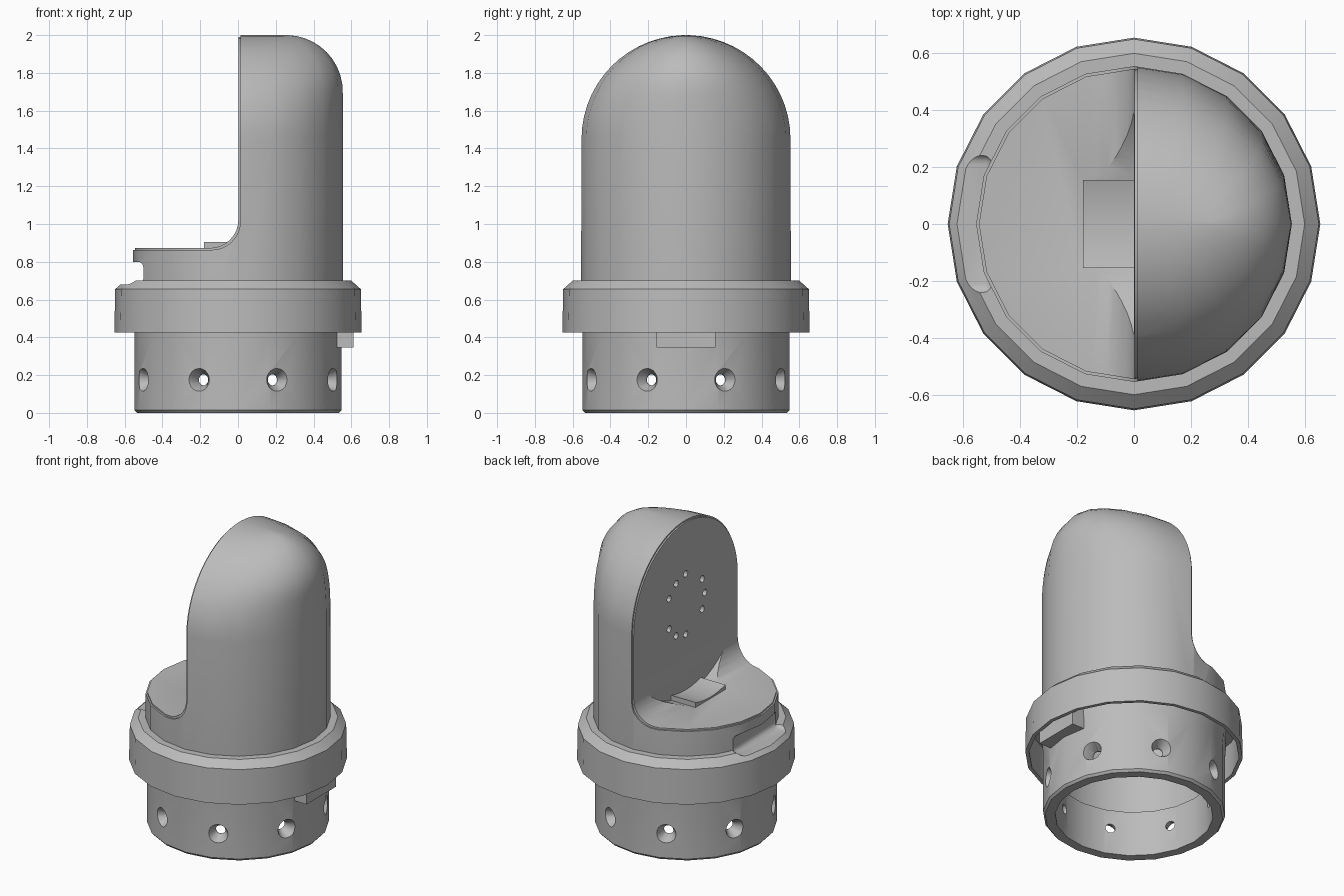
import bpy, bmesh
from math import sin, cos, pi, radians, sqrt
from mathutils import Matrix

if "Cube" in bpy.data.objects:
    bpy.data.objects.remove(bpy.data.objects["Cube"], do_unlink=True)

grey = bpy.data.materials.new("plain_grey")
grey.use_nodes = True
colour = (0.5, 0.5, 0.5, 1)
grey.diffuse_color = colour
grey.node_tree.nodes["Principled BSDF"].inputs["Base Color"].default_value = colour


def finish(name, bm):
    bmesh.ops.recalc_face_normals(bm, faces=bm.faces)
    mesh = bpy.data.meshes.new(name)
    bm.to_mesh(mesh)
    bm.free()
    mesh.materials.append(grey)
    ob = bpy.data.objects.new(name, mesh)
    bpy.context.collection.objects.link(ob)
    return ob


def skin(name, rings, closed=False):
    """Bridge a list of equal rings, capping the ends unless closed."""
    bm = bmesh.new()
    loops = [[bm.verts.new(p) for p in ring] for ring in rings]
    pairs = list(zip(loops, loops[1:]))
    if closed:
        pairs.append((loops[-1], loops[0]))
    else:
        bm.faces.new(loops[0])
        bm.faces.new(loops[-1])
    for a, b in pairs:
        for i in range(len(a)):
            j = (i + 1) % len(a)
            bm.faces.new((a[i], a[j], b[j], b[i]))
    return finish(name, bm)


def oval(rx, ry, z, n=20):
    return [(rx * cos(2 * pi * i / n), ry * sin(2 * pi * i / n), z) for i in range(n)]


def dome(name, base, t):
    """Upright tube with an arched top and a rounded back, shrunk by t."""
    rings = [oval(r - t, r - t, z) for r, z in base]
    for k in range(15):
        z = 1.45 + (0.55 - t) * sin(radians(88) * k / 14)
        w = (0.555 - t) * cos(radians(88) * k / 14)
        rise = max(0, z - 1.7) / (0.3 - t)
        rings.append(oval(0.255 + (0.3 - t) * sqrt(max(0, 1 - rise * rise)), w, z))
    return skin(name, rings)


def step_cutter(d):
    """Filleted L profile that clears the space before the wall, sunk by d."""
    pts = [(-1, 2.5), (-1, 0.875)]
    for k in range(9):
        a = pi / 2 * k / 8
        pts.append((-0.15 + 0.15 * sin(a), 1.025 - 0.15 * cos(a)))
    pts.append((0, 2.5))
    return skin("step_cutter", [[(x + d, y, z - d) for x, z in pts] for y in (-1, 1)])


def rods(name, spots, r1, r2, length, n=20):
    """Cones or cylinders joined as one mesh, one for each matrix."""
    bm = bmesh.new()
    for m in spots:
        bmesh.ops.create_cone(bm, cap_ends=True, segments=n, radius1=r1, radius2=r2,
                              depth=length, matrix=m)
    return finish(name, bm)


def block(name, lo, hi):
    bm = bmesh.new()
    bmesh.ops.create_cube(bm, size=1)
    for v in bm.verts:
        v.co = [(a + b) / 2 + c * (b - a) for a, b, c in zip(lo, hi, v.co)]
    return finish(name, bm)


def apply(ob, mod):
    bpy.context.view_layer.objects.active = ob
    bpy.ops.object.modifier_apply(modifier=mod.name)


def combine(ob, other, how='DIFFERENCE', keep=False):
    mod = ob.modifiers.new("combine", 'BOOLEAN')
    mod.object, mod.operation, mod.solver = other, how, 'EXACT'
    apply(ob, mod)
    if not keep:
        bpy.data.objects.remove(other, do_unlink=True)


# Body: domed tube cut to a step, with a slightly proud core that softens the rim
body = dome("body", [(0.535, 0), (0.548, 0.015), (0.548, 0.42), (0.555, 0.5)], 0)
combine(body, step_cutter(0.012))
core = dome("core", [(0.555, 0.6)], 0.01)
combine(core, step_cutter(0.002))
combine(body, core, 'UNION')

# Round recess that eats into the fillet below the wall
combine(body, rods("recess_cutter", [along_x for along_x in [
    Matrix.Translation((-0.09, 0, 1.45)) @ Matrix.Rotation(pi / 2, 4, 'Y')]], 0.6, 0.6, 0.18, 64))

# Hollow interior with a narrower mouth
wall = 0.07
cavity = dome("cavity_cutter", [(0.555, 0.3)], wall)
combine(cavity, step_cutter(wall))
combine(body, cavity)
combine(body, skin("mouth_cutter", [oval(0.475, 0.475, z) for z in (-0.1, 0.32)]))


def along_x(x, y, z):
    return Matrix.Translation((x, y, z)) @ Matrix.Rotation(pi / 2, 4, 'Y')


def radial(r):
    return [Matrix.Rotation(pi / 4 * (k + 0.5), 4, 'Z') @ along_x(r, 0, 0.175) for k in range(8)]


# Eight countersunk screw holes around the base
combine(body, rods("screw_cutter", radial(0.49), 0.03, 0.03, 0.16))
combine(body, rods("countersink_cutter", radial(0.525), 0.03, 0.072, 0.08))

# Ring of small holes in the wall, every fourth one left out
angles = [radians(30 * k) for k in range(12) if k % 4 != 3]
combine(body, rods("wall_hole_cutter",
                   [along_x(0.03, 0.2 * sin(a), 1.45 + 0.2 * cos(a)) for a in angles],
                   0.022, 0.022, 0.16, 12))

# Collar: thin skirt with a chamfered top
profile = [(0.54, 0.7), (0.6, 0.7), (0.65, 0.655), (0.655, 0.425),
           (0.632, 0.425), (0.632, 0.65), (0.54, 0.65)]
collar = skin("collar", [oval(r, r, z) for r, z in profile], closed=True)

# Finger notch shared by body and collar
notch = block("notch_cutter", (-0.8, -0.245, 0.68), (-0.497, 0.245, 0.8))
soft = notch.modifiers.new("soft", 'BEVEL')
soft.width, soft.segments = 0.035, 4
apply(notch, soft)
combine(body, notch, keep=True)
combine(collar, notch)

# Cradle with a hollowed top at the foot of the wall
cradle = block("cradle", (-0.18, -0.155, 0.84), (0.02, 0.155, 0.905))
combine(cradle, rods("cradle_cutter", [along_x(0, 0, 1.45)], 0.567, 0.567, 1, 96))

# Locating key under the collar
key = block("locating_key", (0.52, -0.155, 0.345), (0.612, 0.155, 0.5))

for ob in (body, collar, cradle, key):
    bpy.ops.object.select_all(action='DESELECT')
    ob.select_set(True)
    bpy.context.view_layer.objects.active = ob
    bpy.ops.object.shade_smooth_by_angle(angle=radians(30))
